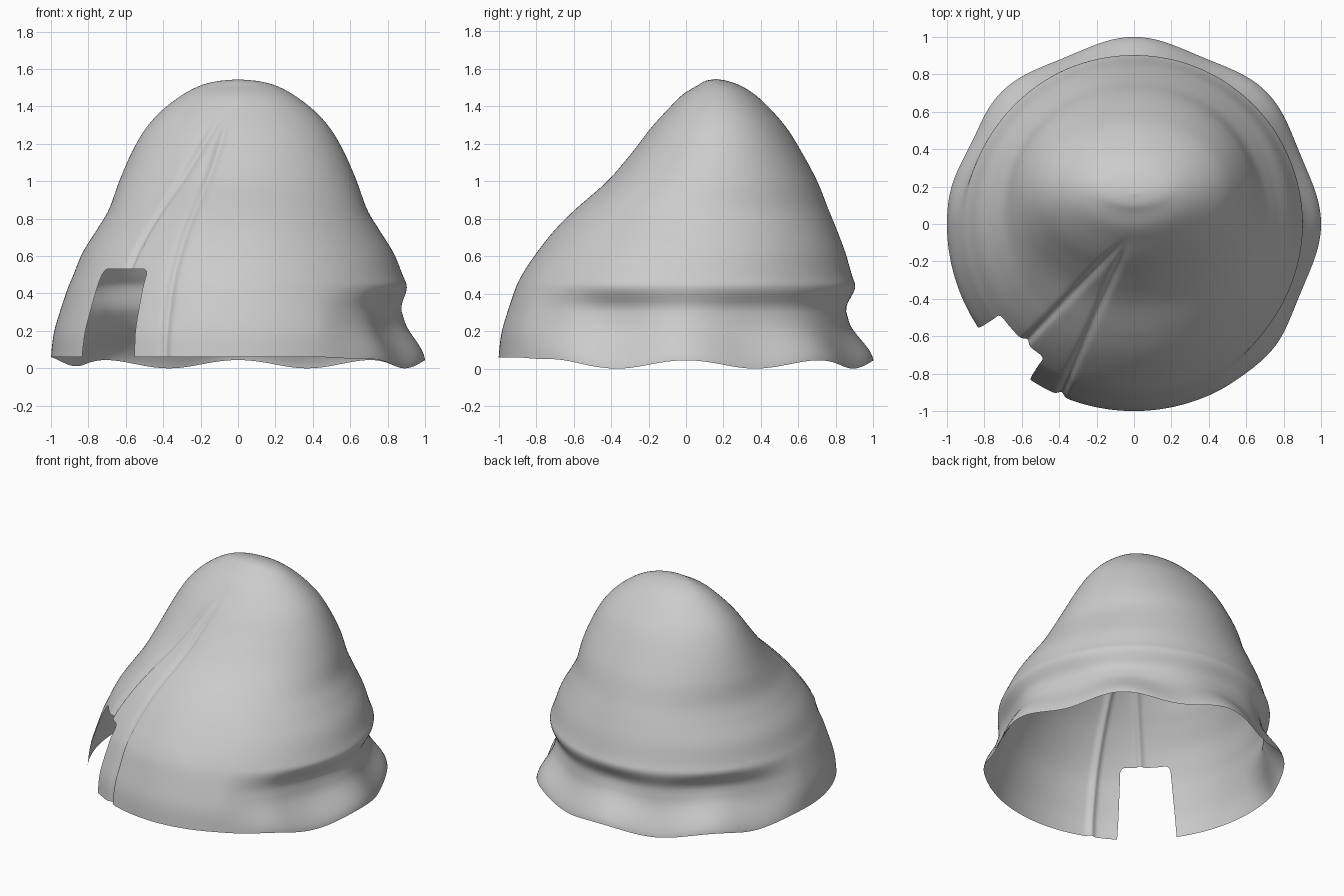
import bpy, bmesh
from math import sin, cos, pi, radians, degrees, exp
from mathutils import Vector

if "Cube" in bpy.data.objects:
    bpy.data.objects.remove(bpy.data.objects["Cube"])

# level sections: height, front y, back y, half width
LEVELS = [(.04, -1, 1, 1), (.2, -.98, .975, .98), (.4, -.92, .92, .92), (.5, -.875, .885, .88),
          (.62, -.795, .85, .83), (.74, -.7, .805, .755), (.85, -.59, .76, .69), (1.0, -.42, .70, .635),
          (1.15, -.29, .62, .57), (1.28, -.19, .54, .495), (1.38, -.10, .455, .405),
          (1.46, -.02, .37, .30), (1.51, .06, .29, .205), (1.535, .105, .22, .11), (1.545, .16, .16, 0)]
COLS, SUB = 480, 8


def smooth(a, b, x):
    t = max(0, min(1, (x - a) / (b - a)))
    return t * t * (3 - 2 * t)


def level(i, t):
    n = len(LEVELS) - 1
    p = [LEVELS[max(0, min(n, k))] for k in (i - 1, i, i + 1, i + 2)]
    return [.5 * (2 * b + (c - a) * t + (2 * a - 5 * b + 4 * c - d) * t * t + (3 * b - a - 3 * c + d) * t ** 3)
            for a, b, c, d in zip(*p)]


def seam_dent(x, y):
    # two narrow grooves running from near the crown to the front left
    dent = 0
    a = Vector((-.01, -.05))
    for end in ((-.70, -.75), (-.40, -.93)):
        d = Vector(end) - a
        u = (Vector((x, y)) - a).dot(d) / d.length_squared
        if u > 0:
            off = (Vector((x, y)) - a - d * u).length
            dent += .022 * smooth(0, .3, u) * exp(-(off / .022) ** 2)
    return dent


def surface(sec, th):
    z, f, b, w = sec
    deg = (degrees(th) - 57.5 + 180) % 360 - 180
    flare = 1 - smooth(88, 122, abs(deg))
    wave = cos(8 * (th - pi / 2))
    # pinched band above the flared, rippled hem
    r = -flare * (.085 + .012 * wave * cos(th - radians(135))) * smooth(.04, .25, z) * (1 - smooth(.3, .46, z))
    r += flare * .018 * (wave - 1) * (1 - smooth(.05, .42, z))
    hem = .06 * (1 - flare) + flare * (.022 + .022 * wave)
    z2 = z + (hem - .04) * (1 - smooth(.04, .35, z))
    cy, ry = (f + b) / 2, (b - f) / 2
    x, y = w * cos(th), cy + ry * sin(th)
    r -= seam_dent(x, y)
    return Vector((x + r * cos(th), y + r * sin(th), z2))


# hood shell
bm = bmesh.new()
rows = []
for i in range(len(LEVELS) - 1):
    for s in range(SUB):
        sec = level(i, s / SUB)
        rows.append([bm.verts.new(surface(sec, 2 * pi * k / COLS)) for k in range(COLS)])
top = bm.verts.new((0, .16, 1.545))
for lo, hi in zip(rows, rows[1:]):
    for k in range(COLS):
        n = (k + 1) % COLS
        bm.faces.new((lo[k], lo[n], hi[n], hi[k]))
for k in range(COLS):
    bm.faces.new((rows[-1][k], rows[-1][(k + 1) % COLS], top))

# slot at the front left: clean plane cuts, then remove the faces inside
side, out, up = Vector((1, -1, 0)).normalized(), Vector((-1, -1, 0)).normalized(), Vector((0, 0, 1))
planes = [(up * .53, up)]
for sgn in (-1, 1):
    planes.append((side * sgn * .2 + up * .04, (side * sgn + up * .07).normalized()))
    for a, d in ((30, .006), (60, .006)):
        corner = side * sgn * (.166 - .035) + up * (.53 - .035)
        nrm = side * sgn * cos(radians(a)) + up * sin(radians(a))
        planes.append((corner + nrm * .035, nrm))


def near(f):
    c = f.calc_center_median()
    return c.dot(out) > .6 and abs(c.dot(side)) < .3 and c.z < .65


for co, no in planes:
    fs = [f for f in bm.faces if near(f)]
    geom = fs + list({e for f in fs for e in f.edges}) + list({v for f in fs for v in f.verts})
    bmesh.ops.bisect_plane(bm, geom=geom, plane_co=co, plane_no=no, dist=1e-5)
inside = [f for f in bm.faces if near(f) and
          all((f.calc_center_median() - co).dot(no) < 0 for co, no in planes)]
bmesh.ops.delete(bm, geom=inside, context='FACES')

me = bpy.data.meshes.new("hood_shell")
bm.to_mesh(me)
bm.free()
hood = bpy.data.objects.new("hood_shell", me)
bpy.context.collection.objects.link(hood)
for p in me.polygons:
    p.use_smooth = True
